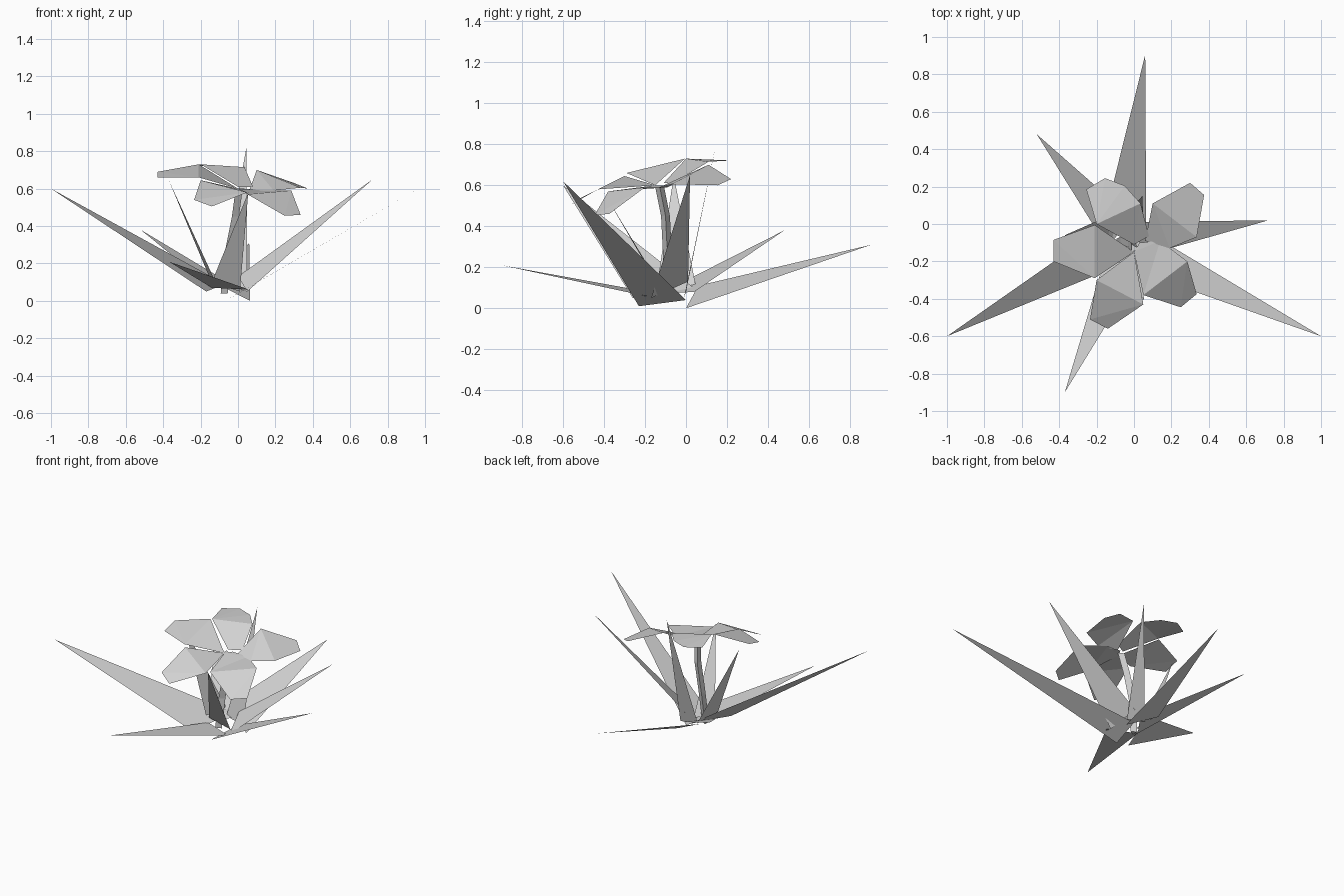
import bpy
import bmesh
from math import cos, sin, tau
from mathutils import Vector

default_cube = bpy.data.objects.get("Cube")
if default_cube:
    bpy.data.objects.remove(default_cube, do_unlink=True)


def make_material(name, colour):
    material = bpy.data.materials.new(name)
    material.use_nodes = True
    material.diffuse_color = colour
    shader = material.node_tree.nodes["Principled BSDF"]
    shader.inputs["Base Color"].default_value = colour
    return material


pale_grey = make_material("pale grey", (.65, .65, .65, 1))


def finish(name, mesh_builder):
    """Turn a bmesh into a flat shaded object with the shared colour."""
    mesh = bpy.data.meshes.new(name)
    mesh_builder.to_mesh(mesh)
    mesh_builder.free()
    mesh.materials.append(pale_grey)
    part = bpy.data.objects.new(name, mesh)
    bpy.context.collection.objects.link(part)
    return part


def make_leaf(name, tip, base_a, base_b):
    """A flat blade tapering from its base edge to a sharp tip."""
    builder = bmesh.new()
    builder.faces.new([builder.verts.new(p) for p in (tip, base_a, base_b)])
    return finish(name, builder)


def make_petal(name, root, side_a, side_b, rim):
    """An inner part rising from the root, folded along the line between
    the two sides into a drooping outer part that ends in the rim."""
    builder = bmesh.new()
    a, b = builder.verts.new(side_a), builder.verts.new(side_b)
    inner = [builder.verts.new(p) for p in root]
    outer = [builder.verts.new(p) for p in rim]
    builder.faces.new([a, b] + inner)
    builder.faces.new([b, a] + outer)
    # Split warped parts so every facet is flat
    bmesh.ops.triangulate(builder, faces=builder.faces[:])
    return finish(name, builder)


def make_stem(name, path, radius, sides):
    """A few-sided tube through the points of a path."""
    builder = bmesh.new()
    rings = []
    for point in path:
        rings.append([
            builder.verts.new(Vector(point) + radius * Vector(
                (cos(tau * i / sides), sin(tau * i / sides), 0)))
            for i in range(sides)])
    for low, high in zip(rings, rings[1:]):
        for i in range(sides):
            j = (i + 1) % sides
            builder.faces.new((low[i], low[j], high[j], high[i]))
    builder.faces.new(rings[0][::-1])
    builder.faces.new(rings[-1])
    return finish(name, builder)


# Long outer leaves
make_leaf("leaf_back", (.06, .905, .31), (.065, 0, 0), (-.15, .06, .11))
make_leaf("leaf_back_right", (-.52, .48, .38), (-.02, .04, .08), (-.14, -.13, .07))
make_leaf("leaf_left", (.72, .02, .65), (0, .01, .13), (.05, -.17, .05))
make_leaf("leaf_front_left", (1, -.6, .62), (-.05, -.23, .01), (0, 0, .04))
make_leaf("leaf_front", (-.37, -.9, .21), (-.14, -.13, .07), (.06, -.2, .06))
make_leaf("leaf_front_right", (-1, -.6, .6), (-.17, -.26, .05), (-.07, .05, .09))

# Upright inner leaves
make_leaf("inner_leaf_back", (.045, .15, .82), (-.09, 0, .08), (.05, -.01, .05))
make_leaf("inner_leaf_right", (-.37, -.06, .645), (-.15, -.14, .12), (-.12, .05, .1))
make_leaf("inner_leaf_front", (.055, -.41, .58), (-.14, -.12, .1), (.01, -.1, .05))

# Bent stem that carries the flower
make_stem("stem",
          [(-.08, -.1, .04), (-.06, -.09, .25), (-.02, -.1, .45), (0, -.13, .6)],
          radius=.025, sides=3)

# Five folded petals around the flower centre
heart = (0, -.15, .6)
make_petal("petal_back_right", [(.08, -.065, .61), (0, -.11, .61)],
           (-.2, 0, .73), (.035, .11, .715),
           [(-.255, .185, .72), (-.155, .245, .72), (-.05, .205, .72)])
make_petal("petal_right", [heart],
           (-.21, -.005, .73), (-.21, -.29, .66),
           [(-.43, -.085, .69), (-.43, -.2, .66)])
make_petal("petal_front_right", [heart],
           (-.2, -.3, .645), (.05, -.43, .58),
           [(-.235, -.51, .54), (-.14, -.56, .505)])
make_petal("petal_front_left", [(.14, -.09, .59), (.03, -.1, .6), heart],
           (.05, -.38, .57), (.285, -.2, .59),
           [(.25, -.445, .455), (.335, -.375, .46)][::1])
make_petal("petal_back_left", [(.19, -.13, .59), (.06, -.09, .59)],
           (.1, .11, .7), (.335, -.07, .605),
           [(.3, .22, .63), (.375, .155, .6)])
